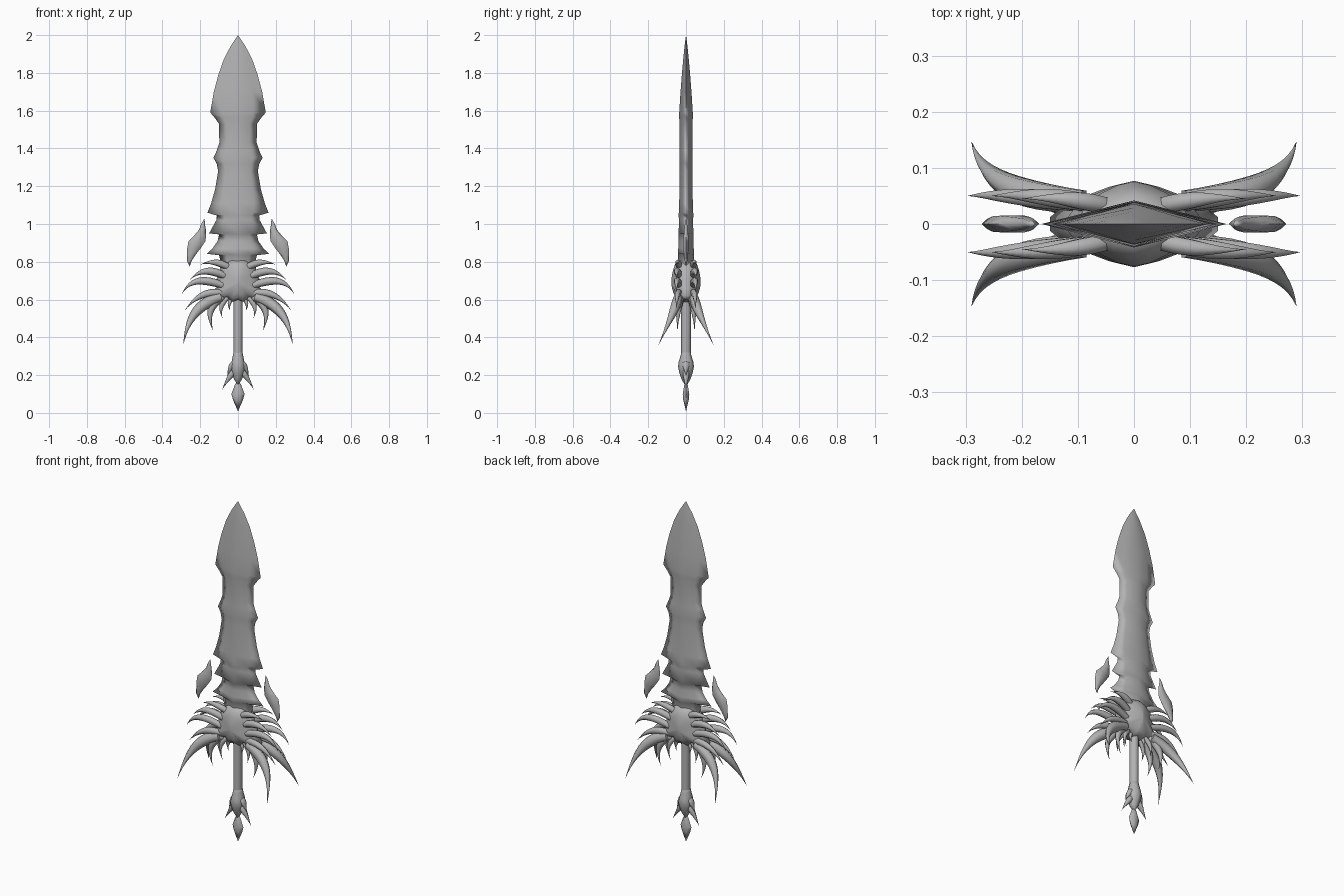
import bpy, bmesh, math
from mathutils import Vector
from mathutils.geometry import interpolate_bezier

if "Cube" in bpy.data.objects:
    bpy.data.objects.remove(bpy.data.objects["Cube"])

steel = bpy.data.materials.new("grey steel")
steel.use_nodes = True
GREY = (0.45, 0.45, 0.45, 1)
steel.diffuse_color = GREY
for node in steel.node_tree.nodes:
    if node.type == 'BSDF_PRINCIPLED':
        node.inputs["Base Color"].default_value = GREY


def loft(name, rings, mirror="", angle=85):
    """Skin a list of equal-length rings, optionally mirrored over axes."""
    bm = bmesh.new()
    loops = [[bm.verts.new(p) for p in ring] for ring in rings]
    for a, b in zip(loops, loops[1:]):
        for i in range(len(a)):
            j = (i + 1) % len(a)
            bm.faces.new((a[i], a[j], b[j], b[i]))
    bm.faces.new(loops[0])
    bm.faces.new(loops[-1])
    bmesh.ops.remove_doubles(bm, verts=bm.verts, dist=0.0004)
    bmesh.ops.recalc_face_normals(bm, faces=bm.faces)
    mesh = bpy.data.meshes.new(name)
    bm.to_mesh(mesh)
    bm.free()
    mesh.materials.append(steel)
    obj = bpy.data.objects.new(name, mesh)
    bpy.context.collection.objects.link(obj)
    bpy.ops.object.select_all(action='DESELECT')
    obj.select_set(True)
    bpy.context.view_layer.objects.active = obj
    bpy.ops.object.shade_smooth_by_angle(angle=math.radians(angle))
    if mirror:
        mod = obj.modifiers.new("Mirror", 'MIRROR')
        mod.use_axis = ("x" in mirror, "y" in mirror, False)
        mod.use_mirror_merge = False


def oval(rx, ry, z, sides=8, cx=0):
    return [(cx + rx * math.cos(a), ry * math.sin(a), z)
            for a in (math.tau * i / sides for i in range(sides))]


def horn_taper(t):
    return (1 - t ** 1.3) * (0.8 + 0.5 * math.sin(math.pi * t))


def claw(name, path, width, thick, mirror="xy", steps=14):
    """Sweep a tapering six-sided section along a cubic curve."""
    pts = interpolate_bezier(*[Vector(p) for p in path], steps)
    rings = []
    for i, p in enumerate(pts):
        run = (pts[min(i + 1, steps - 1)] - pts[max(i - 1, 0)]).normalized()
        side = run.cross(Vector((0, 1, 0))).normalized()
        depth = side.cross(run)
        size = horn_taper(i / (steps - 1))
        rings.append([p + side * width * size * math.cos(a) + depth * thick * size * math.sin(a)
                      for a in (math.tau * k / 6 for k in range(6))])
    loft(name, rings, mirror)


# Blade: height, half width, ridge depth
blade_rows = [
    (2.0, 0, 0), (1.94, .04, .008), (1.87, .076, .015), (1.79, .104, .022),
    (1.70, .128, .029), (1.59, .147, .036), (1.565, .125, .036), (1.53, .10, .035),
    (1.43, .099, .034), (1.39, .112, .034), (1.35, .13, .035), (1.32, .113, .034),
    (1.28, .105, .034), (1.18, .122, .035), (1.11, .142, .036), (1.06, .162, .038),
    (1.045, .112, .040), (1.02, .115, .036), (.95, .153, .040), (.945, .10, .040),
    (.91, .108, .040), (.87, .135, .041), (.842, .165, .042), (.835, .10, .042),
    (.79, .09, .042), (.70, .07, .04)]


def blade_ring(z, w, t):
    sx = min(.08, w * .62)
    sy = t * max(.42, 1 - sx / max(w, .01))
    return [(w, 0, z), (sx, sy, z), (0, t, z), (-sx, sy, z),
            (-w, 0, z), (-sx, -sy, z), (0, -t, z), (sx, -sy, z)]


loft("blade", [blade_ring(*row) for row in blade_rows], angle=150)

# Guard hub: a star-shaped outline rising to a ridged wedge front and back
right = [(0, .81), (.04, .805), (.095, .775), (.095, .735), (.118, .705),
         (.115, .665), (.15, .62), (.12, .597), (.06, .612), (.03, .588)]
outline = right + [(0, .60)] + [(-x, z) for x, z in reversed(right[1:])]
hub_mid = .69


def hub_ring(scale, y, sign):
    return [(x * scale, sign * max(.012, y - .2 * abs(x) * scale),
             hub_mid + (z - hub_mid) * scale) for x, z in outline]


domes = [(.02, .077), (.3, .075), (.6, .067), (.85, .056), (1, .036)]
loft("guard_hub", [hub_ring(s, y, -1) for s, y in domes] +
     [hub_ring(s, y, 1) for s, y in reversed(domes)])

# Guard claws: base, bend, tip, half width
claws = {
    "top_claw": ((.04, .03, .765), (.12, .05, .815), (.20, .045, .785), .020),
    "upper_claw": ((.07, .035, .725), (.18, .055, .78), (.255, .05, .705), .022),
    "middle_claw": ((.08, .035, .675), (.24, .055, .735), (.297, .05, .63), .022),
    "side_claw": ((.08, .035, .635), (.20, .05, .65), (.28, .05, .545), .021),
    "great_claw": ((.09, .04, .615), (.262, .05, .565), (.29, .148, .355), .031),
    "lower_claw": ((.08, .025, .615), (.18, .045, .56), (.13, .045, .43), .023),
    "inner_claw": ((.055, .02, .61), (.105, .03, .57), (.082, .035, .50), .015),
    "grip_claw": ((.03, .02, .61), (.055, .025, .58), (.042, .03, .54), .011),
}
for name, (base, bend, tip, width) in claws.items():
    b, m, e = Vector(base), Vector(bend), Vector(tip)
    claw(name, (b, b.lerp(m, .7), e.lerp(m, .7), e), width, width * .9)

# Floating S-curved flames beside the main blade: centre, half width, depth, height
flame_rows = [(.177, 0, 0, 1.03), (.185, .010, .007, 1.0), (.188, .018, .011, .97),
              (.200, .031, .014, .94), (.217, .045, .017, .91), (.234, .035, .016, .87),
              (.248, .022, .012, .835), (.258, .013, .008, .805), (.255, 0, 0, .775)]
loft("floating_flame", [oval(w, d, z, 6, cx) for cx, w, d, z in flame_rows], "x")

# Grip and pommel
loft("grip", [oval(.024, .026, z) for z in (.62, .45, .31)])
loft("pommel", [oval(*r) for r in [
    (.022, .024, .33), (.027, .028, .305), (.034, .039, .27), (.040, .042, .245),
    (.035, .036, .215), (.022, .024, .18), (.004, .008, .15)]])
claw("pommel_barb", ((.012, 0, .27), (.035, 0, .25), (.045, 0, .23), (.058, 0, .195)),
     .018, .022, "x")
claw("pommel_claw", ((.012, 0, .235), (.035, 0, .20), (.055, 0, .18), (.086, 0, .12)),
     .017, .020, "x")
loft("pommel_point", [oval(*r, 6) for r in [
    (0, 0, .175), (.016, .010, .15), (.035, .020, .10), (.027, .017, .07), (0, 0, .008)]])
